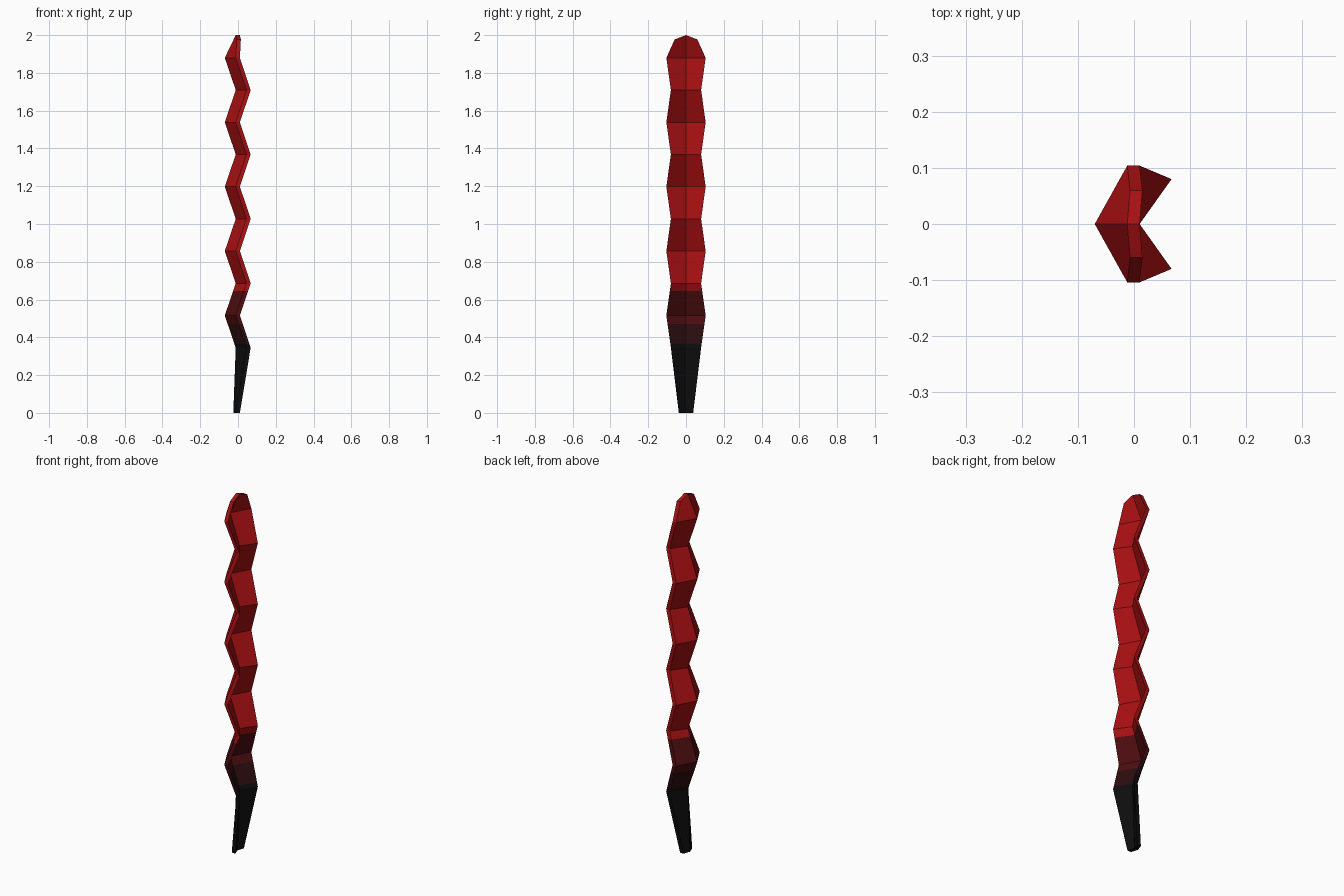
import bpy
import bmesh

cube = bpy.data.objects.get("Cube")
if cube:
    bpy.data.objects.remove(cube, do_unlink=True)

THICK = 0.022          # thickness of the folded strip
FIRST_FOLD, STEP = 0.345, 0.1705
FOLDS = 10
# Colour bands from the bottom up: name, linear colour, upper height
BANDS = [
    ("charred black", (0.004, 0.004, 0.004), 0.365),
    ("burnt maroon", (0.026, 0.004, 0.0045), 0.47),
    ("dark maroon", (0.075, 0.004, 0.005), 0.645),
    ("deep red", (0.40, 0.005, 0.006), 9.0),
]


def make_material(name, rgb):
    mat = bpy.data.materials.new(name)
    mat.use_nodes = True
    colour = (*rgb, 1.0)
    mat.diffuse_color = colour
    for node in mat.node_tree.nodes:
        if node.type == 'BSDF_PRINCIPLED':
            node.inputs["Base Color"].default_value = colour
    return mat


def pair(bm, x, y, z):
    """Outer and inner point of the strip."""
    return bm.verts.new((x, y, z)), bm.verts.new((x + THICK, y, z))


# Sections: spine x, edge x, half width, height
sections = [(-0.025, -0.012, 0.038, 0.0)]
for i in range(FOLDS):
    z = FIRST_FOLD + i * STEP
    if i % 2 == 0:
        sections.append((-0.012, 0.045, 0.08, z))
    else:
        sections.append((-0.07, -0.012, 0.104, z))

bm = bmesh.new()
for side in (1, -1):
    rows = []
    for spine_x, edge_x, width, z in sections:
        rows.append((pair(bm, spine_x, 0, z), pair(bm, edge_x, side * width, z)))

    # Zigzag body: outer face, inner face and the narrow rim
    for (s0, e0), (s1, e1) in zip(rows, rows[1:]):
        for k in (0, 1):
            bm.faces.new((s0[k], e0[k], e1[k], s1[k]))
        bm.faces.new((e0[0], e0[1], e1[1], e1[0]))

    # Foot cap
    s, e = rows[0]
    bm.faces.new((s[0], s[1], e[1], e[0]))

    # Rounded tip
    s, e = rows[-1]
    shoulder = pair(bm, -0.007, side * 0.06, 1.977)
    peak = pair(bm, -0.012, 0, 2.0)
    for k in (0, 1):
        bm.faces.new((s[k], e[k], shoulder[k], peak[k]))
    for a, b in ((e, shoulder), (shoulder, peak)):
        bm.faces.new((a[0], a[1], b[1], b[0]))

bmesh.ops.remove_doubles(bm, verts=bm.verts[:], dist=0.0005)

# Cut the surface where the colour changes
for _, _, top in BANDS[:-1]:
    geom = bm.verts[:] + bm.edges[:] + bm.faces[:]
    bmesh.ops.bisect_plane(bm, geom=geom, plane_co=(0, 0, top), plane_no=(0, 0, 1))

bmesh.ops.recalc_face_normals(bm, faces=bm.faces[:])
for face in bm.faces:
    height = face.calc_center_median().z
    face.material_index = next(i for i, band in enumerate(BANDS) if height < band[2])

mesh = bpy.data.meshes.new("wavy_strip")
bm.to_mesh(mesh)
bm.free()
for name, rgb, _ in BANDS:
    mesh.materials.append(make_material(name, rgb))
strip = bpy.data.objects.new("wavy_strip", mesh)
bpy.context.collection.objects.link(strip)
